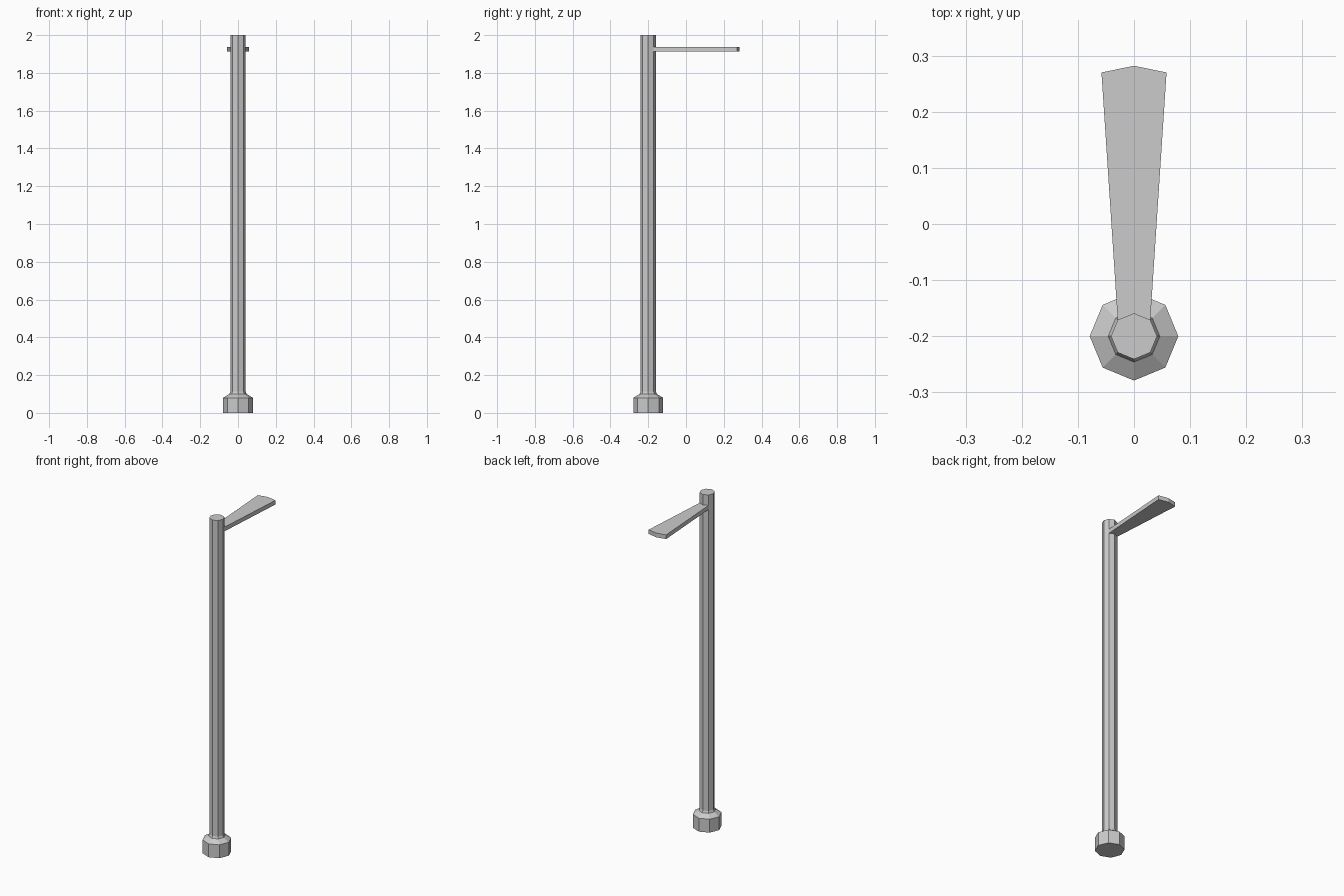
import bpy, bmesh
from math import cos, sin, pi

if "Cube" in bpy.data.objects:
    bpy.data.objects.remove(bpy.data.objects["Cube"])

SIDES = 8
POLE_Y = -0.2
ARM_BOTTOM, ARM_TOP = 1.913, 1.938
# (radius, height) profile: footing, flare, shaft, arm band, top
PROFILE = [(0.079, 0), (0.079, 0.08), (0.046, 0.1), (0.041, 0.112),
           (0.041, ARM_BOTTOM), (0.041, ARM_TOP), (0.041, 2)]

bm = bmesh.new()

# Octagonal pole with its footing
rings = [[bm.verts.new((r * cos(2 * pi * i / SIDES),
                        POLE_Y + r * sin(2 * pi * i / SIDES), z))
          for i in range(SIDES)] for r, z in PROFILE]
bm.faces.new(rings[0][::-1])
bm.faces.new(rings[-1])
arm_faces = []
for level, (low, high) in enumerate(zip(rings, rings[1:])):
    for i in range(SIDES):
        j = (i + 1) % SIDES
        face = bm.faces.new((low[i], low[j], high[j], high[i]))
        if level == 4 and i in (1, 2):
            arm_faces.append(face)

# Widening arm pulled out of the two rear faces
result = bmesh.ops.extrude_face_region(bm, geom=arm_faces)
bmesh.ops.delete(bm, geom=[f for f in arm_faces if f.is_valid], context='FACES')
for v in result["geom"]:
    if isinstance(v, bmesh.types.BMVert):
        v.co.x *= 2
        v.co.y += 0.441

bmesh.ops.recalc_face_normals(bm, faces=bm.faces)
mesh = bpy.data.meshes.new("post_with_arm")
bm.to_mesh(mesh)
bm.free()
obj = bpy.data.objects.new("post_with_arm", mesh)
bpy.context.collection.objects.link(obj)
